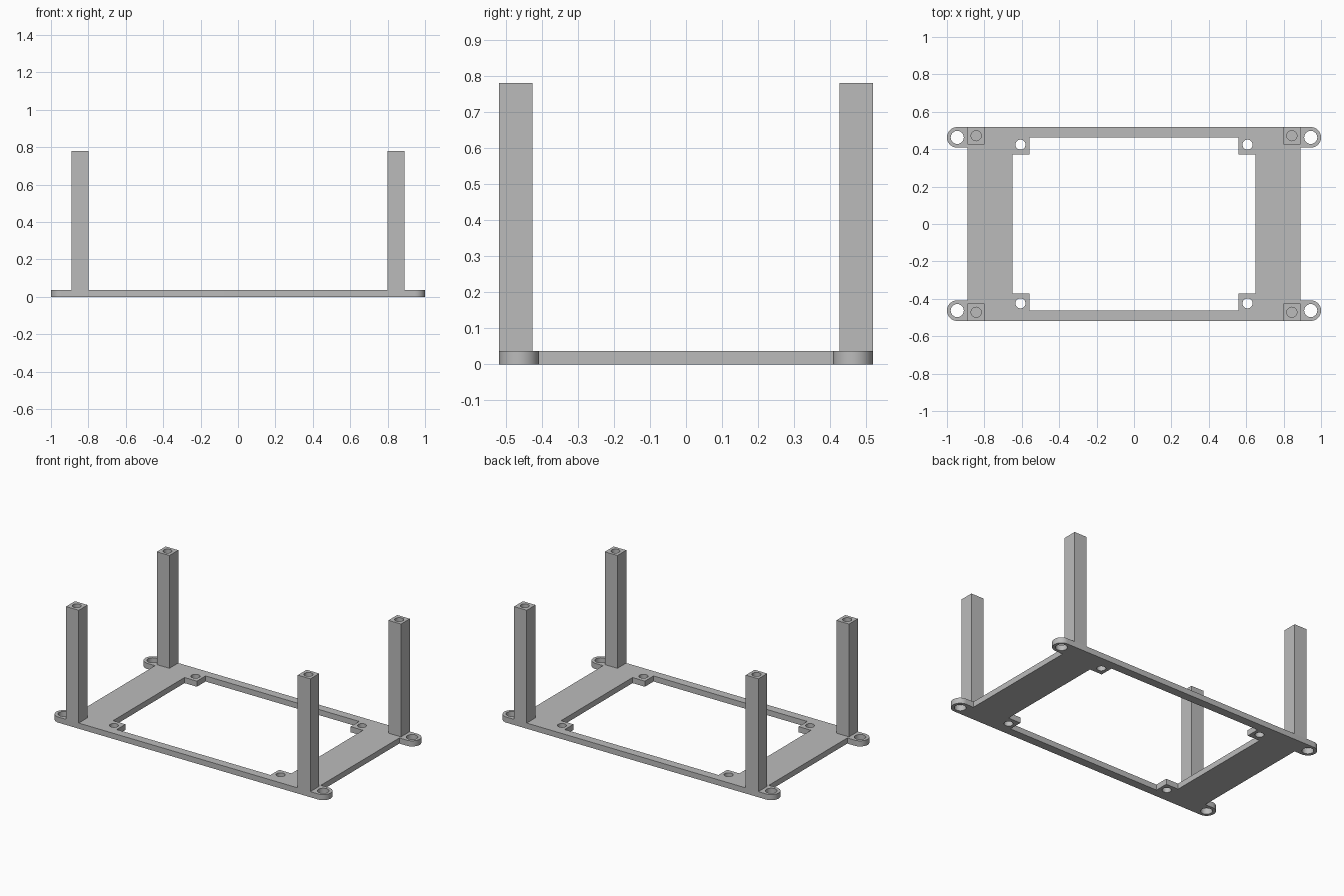
import bpy
import math

cube = bpy.data.objects.get("Cube")
if cube:
    bpy.data.objects.remove(cube, do_unlink=True)

PLATE_T = 0.037
TOP = 0.78
HALF_X, HALF_Y = 0.89, 0.518
EAR_X, EAR_R = 0.945, 0.055
EAR_Y = HALF_Y - EAR_R
POST = 0.092
HOLE_DEPTH = 0.2
CORNERS = [(1, 1), (-1, 1), (-1, -1), (1, -1)]

grey = bpy.data.materials.new("plain grey")
grey.use_nodes = True
colour = (0.5, 0.5, 0.5, 1)
grey.diffuse_color = colour
grey.node_tree.nodes["Principled BSDF"].inputs["Base Color"].default_value = colour


def arc(cx, cy, r, start=0, sweep=360, steps=32):
    count = steps if sweep == 360 else steps + 1
    angles = [math.radians(start + sweep * i / steps) for i in range(count)]
    return [(cx + r * math.cos(a), cy + r * math.sin(a)) for a in angles]


def four_way(quarter):
    """Close a loop by mirroring its +x +y quarter into every corner."""
    loop = []
    for sx, sy in CORNERS:
        pts = [(sx * x, sy * y) for x, y in quarter]
        loop += pts if sx * sy > 0 else pts[::-1]
    return loop


def prism(name, loops, z0, z1):
    """Extrude flat loops; inner loops become openings."""
    curve = bpy.data.curves.new(name, "CURVE")
    curve.dimensions = "2D"
    curve.fill_mode = "BOTH"
    curve.extrude = (z1 - z0) / 2
    for loop in loops:
        spline = curve.splines.new("POLY")
        spline.points.add(len(loop) - 1)
        for point, (x, y) in zip(spline.points, loop):
            point.co = (x, y, 0, 1)
        spline.use_cyclic_u = True
    obj = bpy.data.objects.new(name, curve)
    bpy.context.collection.objects.link(obj)
    obj.location.z = (z0 + z1) / 2
    select(obj)
    bpy.ops.object.convert(target="MESH")
    obj = bpy.context.object
    bpy.ops.object.mode_set(mode="EDIT")
    bpy.ops.mesh.select_all(action="SELECT")
    bpy.ops.mesh.remove_doubles(threshold=0.0001)
    bpy.ops.mesh.normals_make_consistent(inside=False)
    bpy.ops.object.mode_set(mode="OBJECT")
    obj.data.materials.clear()
    obj.data.materials.append(grey)
    bpy.ops.object.shade_smooth_by_angle(angle=math.radians(30))
    return obj


def select(obj):
    bpy.ops.object.select_all(action="DESELECT")
    obj.select_set(True)
    bpy.context.view_layer.objects.active = obj


# Base plate: eared outline, stepped window, ear holes and tab holes
outline = four_way([(HALF_X, EAR_Y - EAR_R)] + arc(EAR_X, EAR_Y, EAR_R, -90, 180))
window = four_way([(0.65, 0.372), (0.56, 0.372), (0.56, 0.462)])
holes = []
for sx, sy in CORNERS:
    holes.append(arc(sx * EAR_X, sy * EAR_Y, 0.035))
    holes.append(arc(sx * 0.607, sy * 0.424, 0.027))
prism("base_plate", [outline, window] + holes, 0, PLATE_T)

# Corner posts with a blind screw hole in the top
for sx, sy in CORNERS:
    name = ("back" if sy > 0 else "front") + ("_left" if sx > 0 else "_right")
    cx, cy = sx * (HALF_X - POST / 2), sy * (HALF_Y - POST / 2)
    h = POST / 2
    square = [(cx + a * h, cy + b * h) for a, b in CORNERS]
    post = prism(name + "_post", [square], PLATE_T, TOP)
    cutter = prism(name + "_hole_cutter", [arc(cx, cy, 0.027)], TOP - HOLE_DEPTH, TOP + 0.05)
    cut = post.modifiers.new("screw_hole", "BOOLEAN")
    cut.operation = "DIFFERENCE"
    cut.solver = "EXACT"
    cut.object = cutter
    select(post)
    bpy.ops.object.modifier_apply(modifier=cut.name)
    bpy.data.objects.remove(cutter, do_unlink=True)
    bpy.ops.object.shade_smooth_by_angle(angle=math.radians(30))
